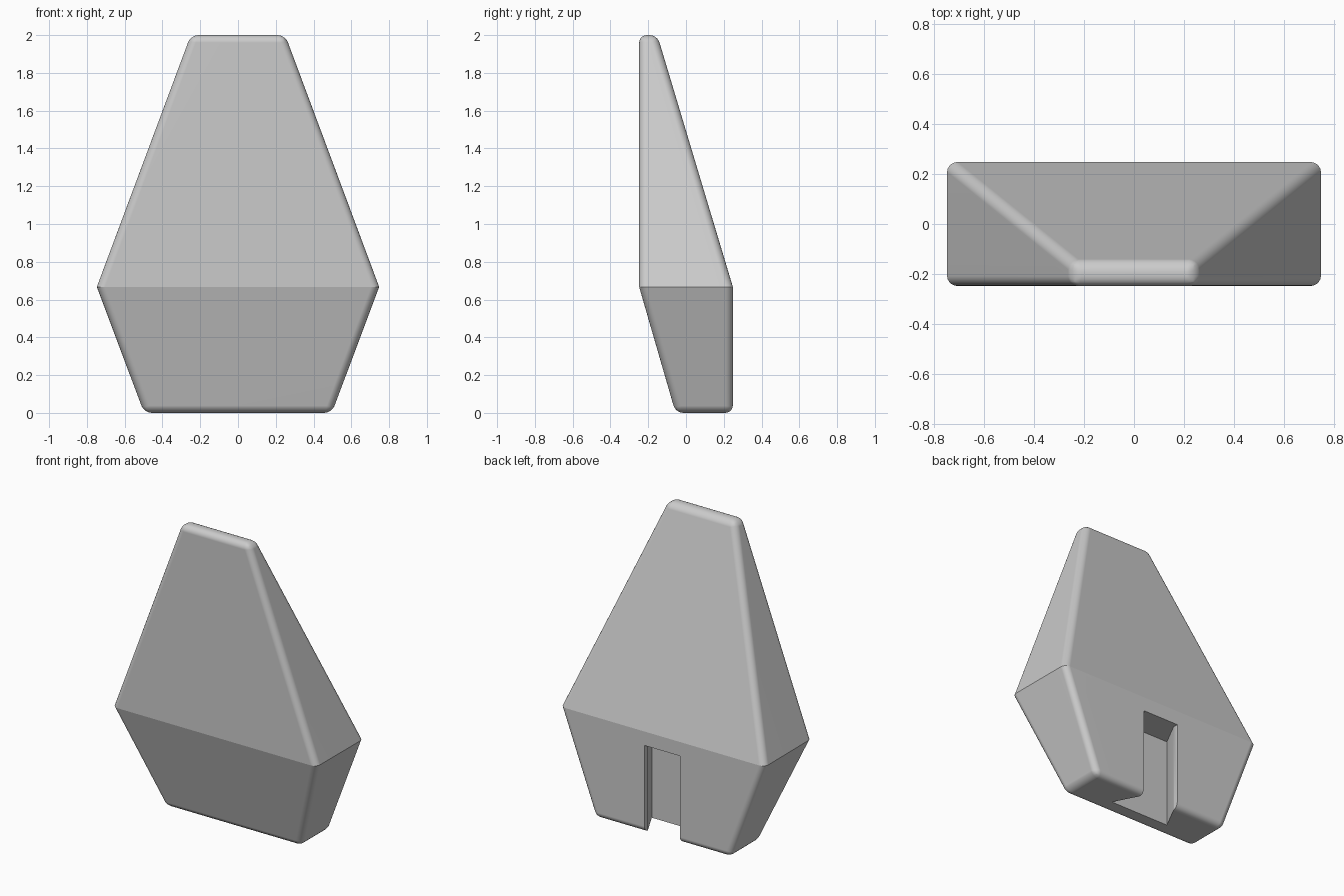
import bpy
import bmesh
from math import radians

if "Cube" in bpy.data.objects:
    bpy.data.objects.remove(bpy.data.objects["Cube"], do_unlink=True)

RING_Z = 0.667
BEVEL = 0.04

grey = bpy.data.materials.new("plain grey")
grey.use_nodes = True
colour = (0.6, 0.6, 0.6, 1)
grey.diffuse_color = colour
grey.node_tree.nodes["Principled BSDF"].inputs["Base Color"].default_value = colour


def add_object(name, bm):
    bmesh.ops.recalc_face_normals(bm, faces=bm.faces)
    mesh = bpy.data.meshes.new(name)
    bm.to_mesh(mesh)
    bm.free()
    mesh.materials.append(grey)
    obj = bpy.data.objects.new(name, mesh)
    bpy.context.collection.objects.link(obj)
    return obj


def loft(bm, loops):
    """Join a stack of closed outlines into a capped solid."""
    rows = [[bm.verts.new(p) for p in loop] for loop in loops]
    for low, high in zip(rows, rows[1:]):
        for i in range(len(low)):
            j = (i + 1) % len(low)
            bm.faces.new((low[i], low[j], high[j], high[i]))
    bm.faces.new(rows[0][::-1])
    bm.faces.new(rows[-1])


def rectangle(half_x, front, back, z):
    return [(-half_x, front, z), (half_x, front, z), (half_x, back, z), (-half_x, back, z)]


# Tapered body with rounded outer edges and a crisp middle ring
bm = bmesh.new()
loft(bm, [rectangle(0.497, -0.055, 0.248, 0),
          rectangle(0.747, -0.248, 0.248, RING_Z),
          rectangle(0.25, -0.248, -0.152, 2)])
rounded = [e for e in bm.edges if any(abs(v.co.z - RING_Z) > 0.01 for v in e.verts)]
bmesh.ops.bevel(bm, geom=rounded, offset=BEVEL, offset_type='OFFSET', segments=5,
                profile=0.5, affect='EDGES', clamp_overlap=True)
body = add_object("tapered_body", bm)

# Dovetail mounting slot, open at the bottom of the back
half_slot = [(0.13, 0.4), (0.13, 0.213), (0.215, 0.05)]
outline = half_slot + [(-x, y) for x, y in reversed(half_slot)]
bm = bmesh.new()
loft(bm, [[(x, y, z) for x, y in outline] for z in (-0.1, 0.575)])
cutter = add_object("slot_cutter", bm)
cutter.hide_render = True

cut = body.modifiers.new("slot", 'BOOLEAN')
cut.object = cutter
cut.operation = 'DIFFERENCE'
cut.solver = 'EXACT'
bpy.context.view_layer.objects.active = body
bpy.ops.object.modifier_apply(modifier=cut.name)
bpy.data.objects.remove(cutter, do_unlink=True)

# Soften the lower lip of the slot's inner wall
bm = bmesh.new()
bm.from_mesh(body.data)
lip = [e for e in bm.edges
       if all(abs(v.co.y - 0.05) < 0.001 and abs(v.co.z) < 0.001 for v in e.verts)]
bmesh.ops.bevel(bm, geom=lip, offset=0.03, segments=4, profile=0.5, affect='EDGES')

# Smooth rounded edges, keep the ring and slot edges sharp
for f in bm.faces:
    f.smooth = True
for e in bm.edges:
    on_ring = all(abs(v.co.z - RING_Z) < 0.002 for v in e.verts)
    e.smooth = not (on_ring or e.calc_face_angle(0) > radians(30))
bm.to_mesh(body.data)
bm.free()
normals = body.modifiers.new("flat panels", 'WEIGHTED_NORMAL')
normals.keep_sharp = True
